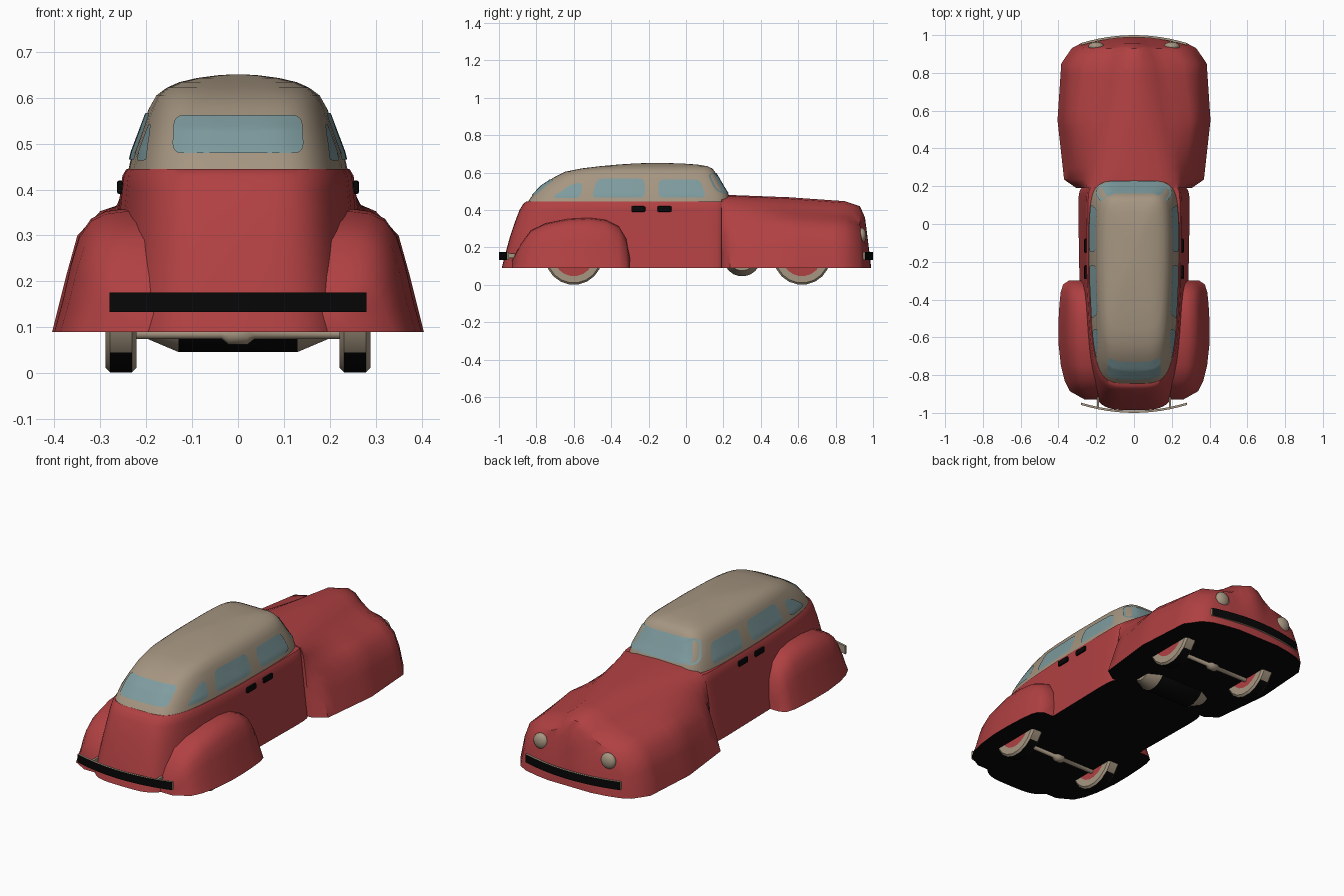
import bpy, bmesh, math
from mathutils import Vector
from mathutils.bvhtree import BVHTree

if "Cube" in bpy.data.objects:
    bpy.data.objects.remove(bpy.data.objects["Cube"])


def material(name, rgb):
    m = bpy.data.materials.new(name)
    m.diffuse_color = (*rgb, 1)
    m.use_nodes = True
    m.node_tree.nodes["Principled BSDF"].inputs["Base Color"].default_value = m.diffuse_color
    return m


RED = material("red_paint", (0.44, 0.052, 0.055))
TAN = material("tan_metal", (0.38, 0.305, 0.22))
GLASS = material("blue_glass", (0.21, 0.33, 0.345))
BLACK = material("black", (0.002, 0.002, 0.002))


def finish(name, bm, mats, rule=None, recalc=True):
    """Turn a bmesh into a shaded object; rule(face) gives the material index."""
    if recalc:
        bmesh.ops.recalc_face_normals(bm, faces=bm.faces[:])
    bm.normal_update()
    for f in bm.faces:
        f.material_index = rule(f) if rule else 0
    me = bpy.data.meshes.new(name)
    bm.to_mesh(me)
    bm.free()
    for m in mats:
        me.materials.append(m)
    ob = bpy.data.objects.new(name, me)
    bpy.context.collection.objects.link(ob)
    bpy.ops.object.select_all(action='DESELECT')
    bpy.context.view_layer.objects.active = ob
    ob.select_set(True)
    bpy.ops.object.shade_smooth_by_angle(angle=math.radians(42))
    return ob


def loft(name, rings, mats, rule=None):
    """Skin closed rings of equal length and cap both ends."""
    bm = bmesh.new()
    vr = [[bm.verts.new(p) for p in r] for r in rings]
    n = len(vr[0])
    for a, b in zip(vr, vr[1:]):
        for i in range(n):
            j = (i + 1) % n
            bm.faces.new((a[i], a[j], b[j], b[i]))
    bm.faces.new(vr[0])
    bm.faces.new(vr[-1])
    return finish(name, bm, mats, rule)


def underside(f):
    return 1 if f.normal.z < -0.95 else 0


def taper(y):
    return 1 - 0.12 * min(1, max(0, (-0.25 - y) / 0.6))


def plan(z, hw, yr, yf, nr, nf, count=72):
    """Rounded horizontal outline, narrowing to the rear."""
    yc, L = (yr + yf) / 2, (yf - yr) / 2
    ring = []
    for i in range(count):
        a = 2 * math.pi * i / count
        c, s = math.cos(a), math.sin(a)
        n = nf if s > 0 else nr
        x = math.copysign(abs(c) ** (2 / n), c) * hw
        y = yc + math.copysign(abs(s) ** (2 / n), s) * L
        ring.append((x * taper(y), y, z))
    return ring


def mirror_section(y, half):
    """Half section (centre top to outer bottom) mirrored to a closed ring."""
    return [(x, y, z) for x, z in half] + [(-x, y, z) for x, z in half[:0:-1]]


# Central body tub
tub_levels = [(0.09, 0.295, -0.985), (0.17, 0.284, -0.965), (0.25, 0.274, -0.943),
              (0.33, 0.264, -0.917), (0.40, 0.256, -0.89), (0.43, 0.252, -0.872),
              (0.445, 0.243, -0.855)]
tub = loft("body_tub", [plan(z, w, r, 0.2, 4, 20) for z, w, r in tub_levels],
           [RED, BLACK], underside)

# Hood and front fenders in one skin
zs_x = {
    0.19: [(0, .48), (.14, .475), (.235, .445), (.255, .40), (.265, .33), (.275, .25), (.285, .17), (.305, .09)],
    0.235: [(0, .48), (.13, .475), (.215, .45), (.25, .40), (.275, .34), (.31, .27), (.34, .18), (.37, .09)],
    0.55: [(0, .468), (.085, .46), (.155, .425), (.22, .38), (.30, .353), (.35, .30), (.375, .21), (.405, .09)],
    0.85: [(0, .447), (.06, .437), (.11, .40), (.17, .365), (.26, .345), (.33, .29), (.36, .21), (.385, .09)],
    0.93: [(0, .42), (.045, .405), (.08, .37), (.13, .335), (.2, .32), (.275, .26), (.305, .19), (.33, .09)],
    0.957: [(0, .36), (.03, .34), (.06, .29), (.1, .25), (.16, .23), (.22, .19), (.255, .14), (.28, .09)],
    0.975: [(0, .22), (.02, .215), (.05, .20), (.08, .18), (.12, .16), (.16, .135), (.19, .11), (.21, .09)],
}
keys = sorted(zs_x)
rings = []
for a, b in zip(keys, keys[1:]):
    steps = 5 if b - a > 0.2 else 2
    for k in range(steps):
        t = k / steps
        rings.append(mirror_section(a + (b - a) * t, [
            (p[0] + (q[0] - p[0]) * t, p[1] + (q[1] - p[1]) * t)
            for p, q in zip(zs_x[a], zs_x[b])]))
rings.append(mirror_section(keys[-1], zs_x[keys[-1]]))
rings.append(mirror_section(0.988, [(x * 0.6, 0.09 + (z - 0.09) * 0.15) for x, z in zs_x[keys[-1]]]))
loft("hood_and_front_fenders", rings, [RED, BLACK], underside)

# Rear fenders: one section shape scaled along the car
shape = [(0, 1), (.62, 1), (.72, .98), (.80, .92), (.865, .78), (.91, .55), (.95, .28), (1, 0)]
stations = [(-.30, .345, .15), (-.32, .375, .25), (-.36, .388, .315), (-.43, .395, .348),
            (-.52, .40, .358), (-.63, .40, .352), (-.75, .387, .328), (-.83, .367, .29),
            (-.885, .34, .215), (-.93, .26, .13)]
loft("rear_fenders", [mirror_section(y, [(u * w, .09 + v * (h - .09)) for u, v in shape])
                      for y, w, h in stations], [RED, BLACK], underside)

# Cabin and roof
cab_levels = [(.43, .242, .235, -.855), (.48, .231, .229, -.82), (.53, .212, .198, -.772),
              (.575, .195, .172, -.705), (.605, .178, .154, -.645), (.622, .155, .14, -.56),
              (.634, .128, .115, -.46), (.643, .09, .06, -.36), (.649, .045, -.03, -.27),
              (.651, .012, -.12, -.2)]
cabin = loft("cabin_roof", [plan(z, w, r, f, 4.5, 6) for z, w, f, r in cab_levels], [TAN])
cab_bvh = BVHTree.FromPolygons([v.co for v in cabin.data.vertices],
                               [list(p.vertices) for p in cabin.data.polygons])


def rounded(pts, r):
    """Polygon outline with rounded corners and subdivided edges."""
    pts = [Vector(p) for p in pts]
    out = []
    for i, p in enumerate(pts):
        a, b = pts[i - 1], pts[(i + 1) % len(pts)]
        s = p + (a - p) * min(.45, r / (a - p).length)
        e = p + (b - p) * min(.45, r / (b - p).length)
        for k in range(5):
            t = k / 4
            out.append(s * (1 - t) ** 2 + p * 2 * t * (1 - t) + e * t * t)
        nxt = b + (p - b) * min(.45, r / (p - b).length)
        out += [e.lerp(nxt, k / 7) for k in range(1, 7)]
    return out


def window(name, pts, r, place, direction):
    """Thin glass sheet laid on the cabin by casting the outline onto it."""
    d = Vector(direction)
    line = rounded(pts, r)
    mid = sum(line, Vector((0, 0))) / len(line)
    bm = bmesh.new()

    def drop(p):
        hit, nor, _, _ = cab_bvh.ray_cast(Vector(place(p.x, p.y)), d)
        return bm.verts.new(hit - d * 0.001 + (nor if nor.dot(d) < 0 else -nor) * 0.003)

    rows = [[drop(mid.lerp(p, s)) for p in line] for s in (1, .8, .6, .4, .2)]
    n, c = len(line), drop(mid)
    for i in range(n):
        j = (i + 1) % n
        for a, b in zip(rows, rows[1:]):
            bm.faces.new((a[i], a[j], b[j], b[i]))
        bm.faces.new((rows[-1][i], rows[-1][j], c))
    bm.normal_update()
    if sum(f.normal.dot(d) for f in bm.faces) > 0:
        bmesh.ops.reverse_faces(bm, faces=bm.faces[:])
    finish(name, bm, [GLASS], recalc=False)


# Windows
side_windows = {
    "rear_quarter_window": [(-.72, .463), (-.565, .463), (-.552, .548), (-.615, .535)],
    "rear_door_window": [(-.505, .465), (-.22, .465), (-.22, .566), (-.475, .566)],
    "front_door_window": [(-.147, .465), (.108, .465), (.075, .562), (-.147, .562)],
}
for name, pts in side_windows.items():
    for s, tag in ((1, "right"), (-1, "left")):
        window(f"{name}_{tag}", pts, .03, lambda u, v, s=s: (s, u, v), (-s, 0, 0))
window("back_window", [(-.142, .478), (.142, .478), (.138, .56), (-.138, .56)], .022,
       lambda u, v: (u, -1.5, v), (0, 1, 0))
window("windshield", [(-.205, .486), (.205, .486), (.168, .597), (-.168, .597)], .03,
       lambda u, v: (u, 1.5, v), (0, -1, 0))


def box(name, centre, size, mat, bevel=0):
    bm = bmesh.new()
    bmesh.ops.create_cube(bm, size=1)
    for v in bm.verts:
        v.co = Vector(centre) + Vector([a * b for a, b in zip(v.co, size)])
    if bevel:
        bmesh.ops.bevel(bm, geom=bm.edges[:], offset=bevel, segments=2, affect='EDGES', profile=.5)
    finish(name, bm, [mat])


def lathe_x(name, centre, profile, mats, rule=None, segs=20):
    """Revolve (x, radius) points around a sideways axis."""
    cx, cy, cz = centre
    ang = [2 * math.pi * (i + .5) / segs for i in range(segs)]
    loft(name, [[(cx + x, cy + r * math.cos(a), cz + r * math.sin(a)) for a in ang]
                for x, r in profile], mats, rule)


# Bumpers: curved bars with a dark outer face, on short brackets
for s, tag in ((-1, "rear"), (1, "front")):
    bars = []
    for i in range(13):
        x = -.28 + .56 * i / 12
        y = s * (1 - .042 * (x / .28) ** 2)
        bars.append([(x, y, .133), (x, y, .176), (x, y - s * .012, .176), (x, y - s * .012, .133)])
    loft(f"{tag}_bumper", bars, [TAN, BLACK], lambda f, s=s: 1 if f.normal.y * s > .5 else 0)
    for x in (-.19, .19):
        box(f"{tag}_bumper_bracket", (x, s * .945, .155), (.012, .06, .025), TAN)

# Wheels, with red hubs and dark contact patches
tyre = [(-.034, .02), (-.034, .108), (-.034, .144), (-.024, .154),
        (.024, .154), (.034, .144), (.034, .108), (.034, .02)]


def wheel_rule(cy):
    def rule(f):
        c = f.calc_center_median()
        if math.hypot(c.y - cy, c.z - .154) < .1:
            return 1
        return 2 if abs(f.normal.x) < .3 and c.z < .055 else 0
    return rule


for cy, tag in ((-.6, "rear"), (.62, "front")):
    for s in (-1, 1):
        lathe_x(f"{tag}_wheel", (s * .255, cy, .154), tyre, [TAN, RED, BLACK], wheel_rule(cy))
    # Axle with a central housing
    lathe_x(f"{tag}_axle", (0, cy, .086), [(-.23, .012), (-.035, .012), (-.02, .024),
                                          (.02, .024), (.035, .012), (.23, .012)], [TAN], segs=10)

# Drum under the floor
lathe_x("floor_drum", (0, .3, .145), [(-.2, .07), (-.13, .1), (.13, .1), (.2, .07)], [TAN, BLACK],
        lambda f: 0 if abs(f.normal.x) > .2 else 1)

# Headlights and door handles
for s in (-1, 1):
    bm = bmesh.new()
    bmesh.ops.create_uvsphere(bm, u_segments=16, v_segments=10, radius=1)
    for v in bm.verts:
        v.co = Vector((s * .2 + v.co.x * .042, .94 + v.co.y * .024, .262 + v.co.z * .042))
    finish("headlight", bm, [TAN])
    for y in (-.255, -.115):
        box("door_handle", (s * .257, y, .405), (.014, .075, .03), BLACK, .006)
